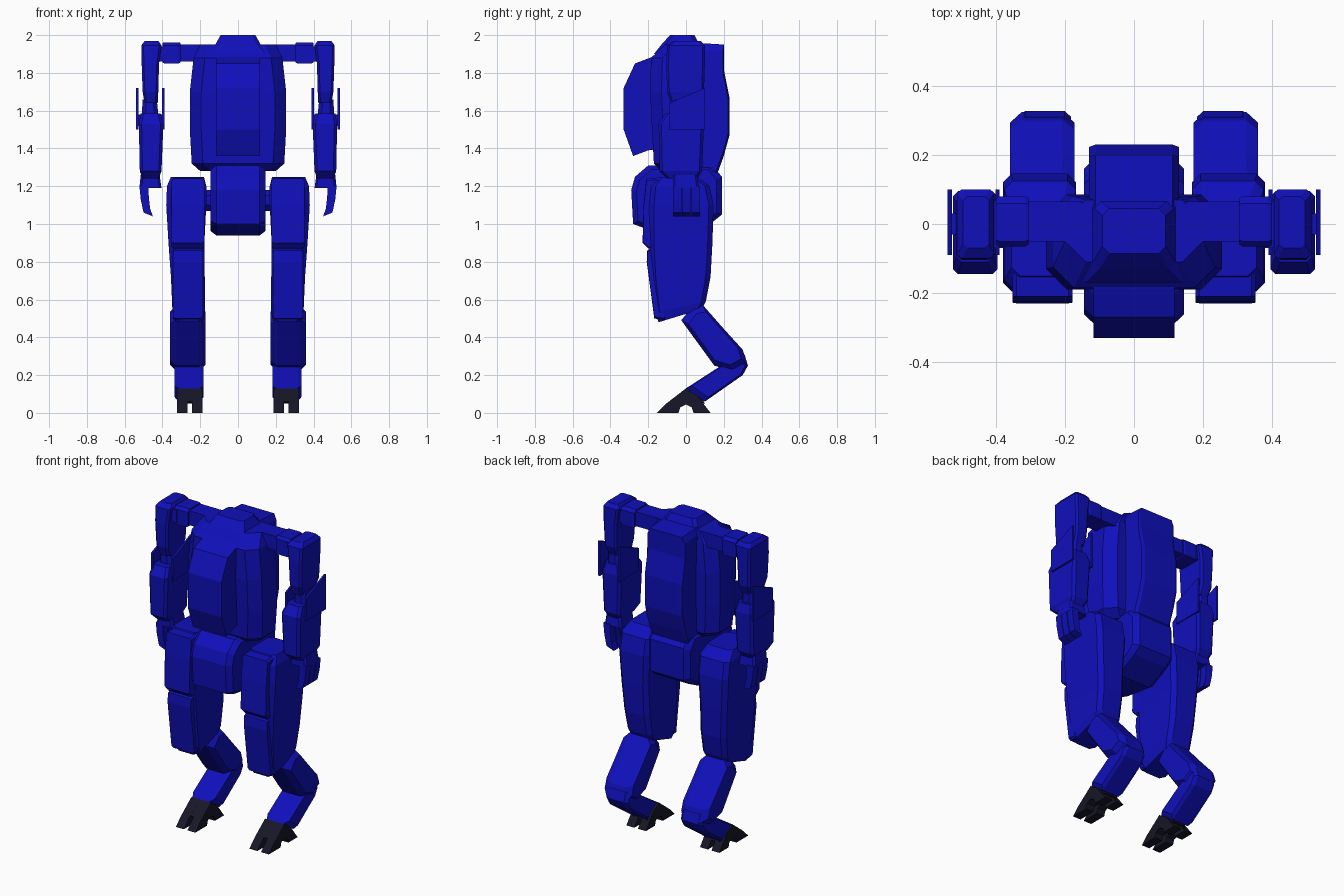
import bpy, bmesh
from mathutils import Vector


def paint(name, rgb):
    m = bpy.data.materials.new(name)
    m.diffuse_color = (*rgb, 1)
    return m


BLUE = paint("blue_armour", (0.005, 0.005, 0.5))
DARK = paint("dark_metal", (0.008, 0.008, 0.02))


def skin(name, rings, mat=BLUE, mirror=False):
    """Join equal-length rings of points into a closed, flat-faced solid."""
    bm = bmesh.new()
    vs = [[bm.verts.new(p) for p in r] for r in rings]
    n = len(vs[0])
    for a, b in zip(vs, vs[1:]):
        for i in range(n):
            j = (i + 1) % n
            bm.faces.new((a[i], a[j], b[j], b[i]))
    bm.faces.new(vs[0])
    bm.faces.new(vs[-1])
    bmesh.ops.recalc_face_normals(bm, faces=bm.faces)
    me = bpy.data.meshes.new(name)
    bm.to_mesh(me)
    bm.free()
    me.materials.append(mat)
    ob = bpy.data.objects.new(name, me)
    bpy.context.collection.objects.link(ob)
    if mirror:
        ob.modifiers.new("mirror", 'MIRROR').use_mirror_merge = False
    return ob


def loft(name, rings, c=0.02, **kw):
    """Stack of chamfered rectangles: (z, x0, x1, y0, y1[, rise at the back])."""
    out = []
    for z, x0, x1, y0, y1, *rise in rings:
        pts = [(x0 + c, y0), (x1 - c, y0), (x1, y0 + c), (x1, y1 - c),
               (x1 - c, y1), (x0 + c, y1), (x0, y1 - c), (x0, y0 + c)]
        k = rise[0] if rise else 0
        out.append([(x, y, z + k * (y - y0) / (y1 - y0)) for x, y in pts])
    return skin(name, out, **kw)


def slab(name, profile, a, b, c=0.0, s=0.85, axis='X', **kw):
    """Extrude a (y,z) or (x,z) profile from a to b, chamfering c at both ends."""
    slices = [(a, s), (a + c, 1), (b - c, 1), (b, s)] if c else [(a, 1), (b, 1)]
    mid = sum((Vector(p) for p in profile), Vector((0, 0))) / len(profile)
    out = []
    for t, k in slices:
        ps = [mid + (Vector(p) - mid) * k for p in profile]
        out.append([(t, u, v) if axis == 'X' else (u, t, v) for u, v in ps])
    return skin(name, out, **kw)


# Torso
loft("torso", [(1.28, -.20, .20, -.13, .05), (1.32, -.245, .245, -.17, .08),
               (1.50, -.255, .255, -.18, .085), (1.70, -.255, .255, -.19, .085),
               (1.88, -.235, .235, -.185, .08), (1.95, -.20, .20, -.11, .07)], c=.06)
loft("head_cap", [(1.90, -.16, .16, -.17, .08), (1.95, -.12, .12, -.13, .07),
                  (2.0, -.092, .092, -.085, .045)], c=.02)
slab("chest_plate", [(-.12, 1.90), (-.19, 1.88), (-.27, 1.85), (-.33, 1.72),
                     (-.33, 1.50), (-.28, 1.36), (-.20, 1.39), (-.12, 1.40)], -.117, .117)
slab("spine_pack", [(.04, 1.96), (.20, 1.95), (.20, 1.82), (.23, 1.67), (.23, 1.47),
                    (.20, 1.36), (.16, 1.25), (.04, 1.25)], -.13, .13, c=.018, s=.9)

# Pelvis and hips
slab("pelvis", [(-.20, 1.31), (-.27, 1.25), (-.29, 1.18), (-.28, 1.0), (-.20, .97), (0, .94),
                (.14, 1.01), (.19, 1.05), (.19, 1.25), (.14, 1.31)], -.145, .145, c=.03, s=.88)
slab("hip_joint", [(-.06, 1.10), (-.03, 1.07), (.03, 1.07), (.06, 1.10), (.06, 1.15),
                   (.03, 1.18), (-.03, 1.18), (-.06, 1.15)], .12, .20, mirror=True)

# Shoulders
slab("shoulder_beam", [(-.05, 1.86), (.065, 1.86), (.065, 1.95), (-.05, 1.95)],
     .15, .33, mirror=True)
slab("shoulder_block", [(-.065, 1.85), (.08, 1.85), (.08, 1.945), (.06, 1.962), (-.05, 1.962),
                        (-.065, 1.945)], .305, .40, c=.01, s=.93, mirror=True)
slab("shoulder_link", [(-.07, 1.86), (.07, 1.86), (.07, 1.94), (-.07, 1.94)],
     .38, .44, mirror=True)

# Arms
loft("upper_arm", [(1.64, .425, .495, -.08, .07), (1.70, .422, .505, -.10, .095),
                   (1.85, .418, .51, -.105, .10), (1.945, .405, .512, -.10, .10),
                   (1.968, .42, .495, -.07, .08)], c=.012, mirror=True)
loft("elbow", [(1.56, .42, .51, -.07, .07), (1.66, .43, .505, -.07, .07)], mirror=True)
for side, x in (("inner", .39), ("outer", .528)):
    slab(side + "_elbow_guard", [(-.09, 1.50), (.10, 1.50), (.10, 1.72), (-.09, 1.64)],
         x, x + .012, mirror=True)
slab("elbow_pin", [(-.03, 1.52), (.03, 1.52), (.03, 1.58), (-.03, 1.58)],
     .392, .538, mirror=True)
loft("forearm", [(1.24, .42, .505, -.10, .06), (1.28, .405, .52, -.14, .085),
                 (1.53, .395, .525, -.145, .095), (1.585, .41, .515, -.11, .08)],
     c=.015, mirror=True)
loft("palm", [(1.19, .405, .522, -.07, .07), (1.26, .415, .515, -.07, .06)],
     c=.012, mirror=True)
for i, y in enumerate((-.07, -.02, .03)):
    slab(f"finger_{i + 1}", [(.475, 1.20), (.522, 1.20), (.515, 1.13), (.50, 1.06),
                             (.45, 1.04), (.465, 1.08), (.472, 1.14)],
         y, y + .045, axis='Y', mirror=True)

# Legs
loft("thigh", [(.48, .185, .335, -.145, .085, .07), (.53, .175, .347, -.165, .105, .06),
               (.72, .176, .355, -.185, .13), (.90, .178, .368, -.195, .14),
               (1.10, .168, .38, -.195, .146), (1.20, .168, .376, -.185, .125),
               (1.25, .18, .355, -.15, .06)], c=.025, mirror=True)
slab("upper_thigh_plate", [(-.14, 1.245), (-.21, 1.24), (-.225, 1.10), (-.23, .90),
                           (-.20, .87), (-.14, .87)], .178, .352, c=.012, s=.95, mirror=True)
slab("lower_thigh_plate", [(-.14, .90), (-.205, .86), (-.208, .80), (-.168, .50),
                           (-.11, .49)], .185, .345, c=.012, s=.95, mirror=True)
slab("shin", [(-.025, .49), (.03, .56), (.09, .57), (.20, .445), (.30, .335), (.325, .26),
              (.25, .22), (.15, .25)], .172, .36, c=.035, s=.8, mirror=True)
slab("ankle", [(.0, .13), (.10, .06), (.30, .20), (.328, .25), (.31, .31), (.26, .31),
               (.17, .24)], .182, .335, c=.02, s=.85, mirror=True)

# Feet: one arched core between two rows of claws
slab("foot_core", [(-.09, .06), (0, .13), (.07, .10), (.10, .05), (.04, .05), (0, .065),
                   (-.04, .05)], .205, .30, mat=DARK, mirror=True)
for side, x in (("inner", .188), ("outer", .268)):
    slab(side + "_claws", [(-.155, .0), (-.11, .045), (0, .13), (.06, .09), (.13, .0),
                           (.04, .0), (.03, .03), (0, .045), (-.03, .03), (-.04, .0)],
         x, x + .055, mat=DARK, mirror=True)
